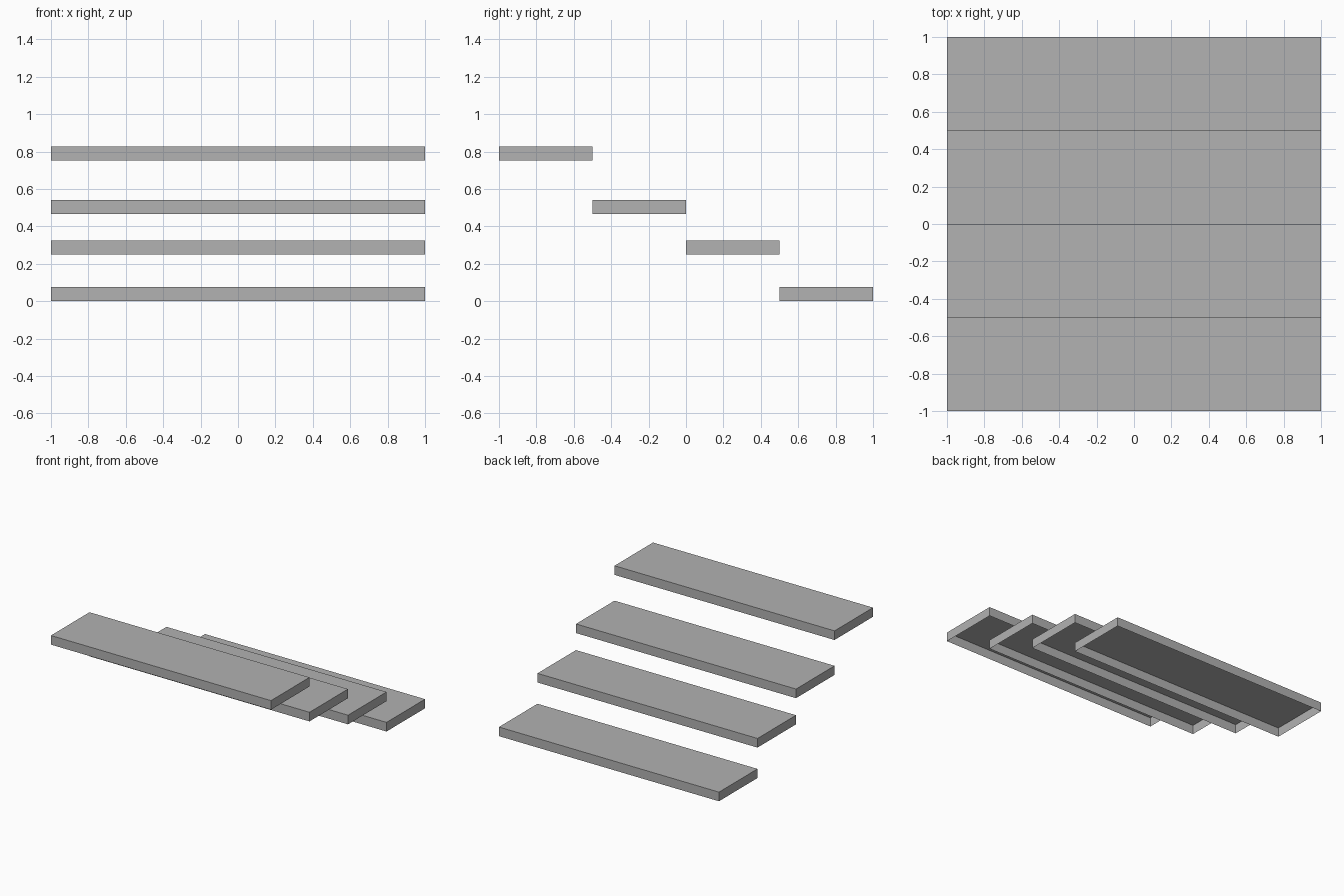
import bpy
import bmesh

default = bpy.data.objects.get("Cube")
if default:
    bpy.data.objects.remove(default, do_unlink=True)

# Plain grey finish
GREY = (0.445, 0.445, 0.445, 1.0)
grey = bpy.data.materials.new("plain_grey")
grey.use_nodes = True
grey.diffuse_color = GREY
grey.node_tree.nodes["Principled BSDF"].inputs["Base Color"].default_value = GREY

WIDTH, DEPTH, HEIGHT = 2.0, 0.5, 0.075


def add_tread(name, y, base):
    """Thin-walled tread: a top with four sides, open underneath."""
    bm = bmesh.new()
    bmesh.ops.create_cube(bm, size=1)
    bmesh.ops.scale(bm, vec=(WIDTH, DEPTH, HEIGHT), verts=bm.verts)
    bm.normal_update()
    underside = [f for f in bm.faces if f.normal.z < -0.5]
    bmesh.ops.delete(bm, geom=underside, context="FACES_ONLY")
    mesh = bpy.data.meshes.new(name)
    bm.to_mesh(mesh)
    bm.free()
    mesh.materials.append(grey)
    tread = bpy.data.objects.new(name, mesh)
    tread.location = (0, y, base + HEIGHT / 2)
    bpy.context.collection.objects.link(tread)


# Four treads rising from back to front
treads = {"bottom_step": 0.0, "lower_step": 0.25, "upper_step": 0.465, "top_step": 0.752}
for i, (name, base) in enumerate(treads.items()):
    add_tread(name, 0.75 - i * DEPTH, base)
